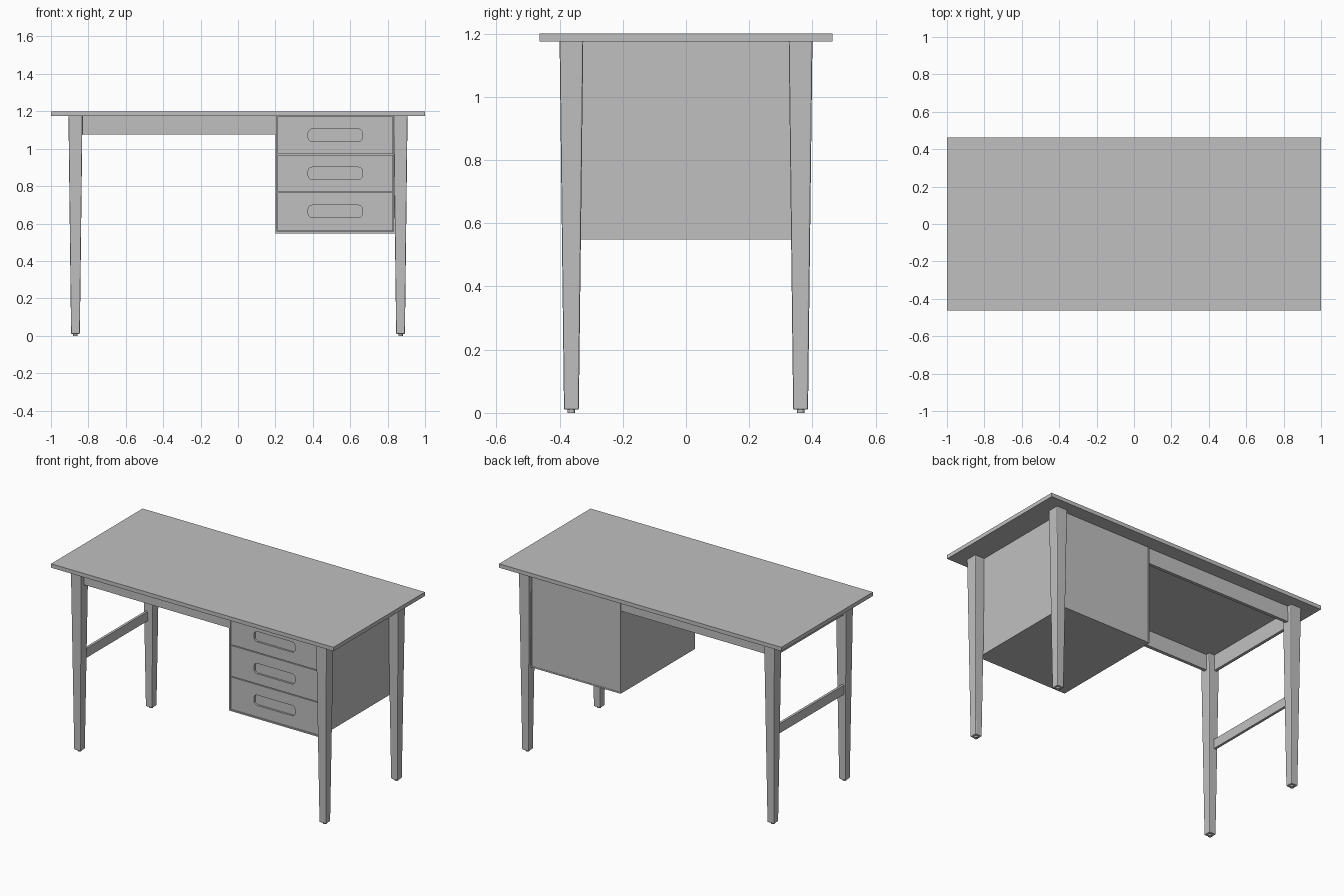
import bpy, bmesh
from mathutils import Vector

if "Cube" in bpy.data.objects:
    bpy.data.objects.remove(bpy.data.objects["Cube"])

grey = bpy.data.materials.new("plain_grey")
grey.diffuse_color = (0.527, 0.527, 0.527, 1)
grey.use_nodes = True
grey.node_tree.nodes["Principled BSDF"].inputs["Base Color"].default_value = grey.diffuse_color


def add_object(name, bm):
    bmesh.ops.recalc_face_normals(bm, faces=bm.faces[:])
    mesh = bpy.data.meshes.new(name)
    bm.to_mesh(mesh)
    bm.free()
    mesh.materials.append(grey)
    obj = bpy.data.objects.new(name, mesh)
    bpy.context.collection.objects.link(obj)
    return obj


def box_bm(x, y, z):
    """Box from (min, max) ranges on each axis."""
    bm = bmesh.new()
    bmesh.ops.create_cube(bm, size=1)
    for v in bm.verts:
        v.co = Vector([r[0] if c < 0 else r[1] for c, r in zip(v.co, (x, y, z))])
    return bm


def box(name, x, y, z):
    return add_object(name, box_bm(x, y, z))


# Table top
box("table_top", (-1, 1), (-0.463, 0.463), (1.175, 1.2))

# Tapered legs with softened edges, and small round foot caps
LEG_X, LEG_Y = 0.869, 0.3625
for sx, side in ((-1, "left"), (1, "right")):
    for sy, end in ((-1, "front"), (1, "back")):
        cx, cy = sx * LEG_X, sy * LEG_Y
        bm = box_bm((-1, 1), (-1, 1), (0.01, 1.175))
        for v in bm.verts:
            half = 0.0375 if v.co.z > 1 else 0.0235
            v.co.x = cx + v.co.x * half
            v.co.y = cy + v.co.y * half
        soft = [e for e in bm.edges if min(v.co.z for v in e.verts) < 1]
        bmesh.ops.bevel(bm, geom=soft, offset=0.005, segments=2,
                        profile=0.5, affect='EDGES')
        add_object(f"{end}_{side}_leg", bm)

        bm = bmesh.new()
        bmesh.ops.create_cone(bm, cap_ends=True, segments=16, radius1=0.012,
                              radius2=0.012, depth=0.012)
        bmesh.ops.translate(bm, verts=bm.verts, vec=(cx, cy, 0.006))
        add_object(f"{end}_{side}_foot_cap", bm)

# Rails under the top, and the left stretcher
RAIL_Z = (1.075, 1.175)
box("front_rail_short", (-0.85, -0.59), (-0.370, -0.350), RAIL_Z)
box("front_rail_long", (-0.59, 0.202), (-0.372, -0.350), RAIL_Z)
box("back_rail", (-0.85, 0.202), (0.350, 0.370), RAIL_Z)
box("left_side_rail", (-0.888, -0.870), (-0.34, 0.34), RAIL_Z)
box("left_stretcher", (-0.888, -0.872), (-0.35, 0.35), (0.565, 0.625))

# Drawer cabinet shell
X0, X1, Y, Z0, Z1, T = 0.2, 0.84, 0.376, 0.548, 1.175, 0.009
box("cabinet_left_panel", (X0, X0 + T), (-Y, Y), (Z0, Z1))
box("cabinet_right_panel", (X1 - T, X1), (-Y, Y), (Z0, Z1))
box("cabinet_bottom_panel", (X0 + T, X1 - T), (-Y, Y), (Z0, Z0 + T))
box("cabinet_back_panel", (X0 + T, X1 - T), (Y - 0.013, Y - 0.002), (Z0 + T, Z1))
box("cabinet_inner_front", (X0 + T, X1 - T), (-0.350, -0.344), (Z0 + T, Z1))

# Drawer fronts with recessed rounded hand grips
for i, (z0, z1, grip) in enumerate(((0.559, 0.765, 0.665),
                                    (0.770, 0.967, 0.868),
                                    (0.972, 1.171, 1.072))):
    front = box(f"drawer_front_{i + 1}", (X0 + T + 0.002, X1 - T - 0.002),
                (-0.373, -0.351), (z0, z1))
    bm = box_bm((0.375, 0.665), (-0.40, -0.361), (grip - 0.033, grip + 0.033))
    corners = [e for e in bm.edges
               if abs(e.verts[0].co.y - e.verts[1].co.y) > 0.01]
    bmesh.ops.bevel(bm, geom=corners, offset=0.022, segments=5,
                    profile=0.5, affect='EDGES')
    cutter = add_object(f"grip_cutter_{i + 1}", bm)
    cutter.hide_render = True
    cutter.hide_viewport = True
    cut = front.modifiers.new("grip", 'BOOLEAN')
    cut.operation = 'DIFFERENCE'
    cut.solver = 'EXACT'
    cut.object = cutter
